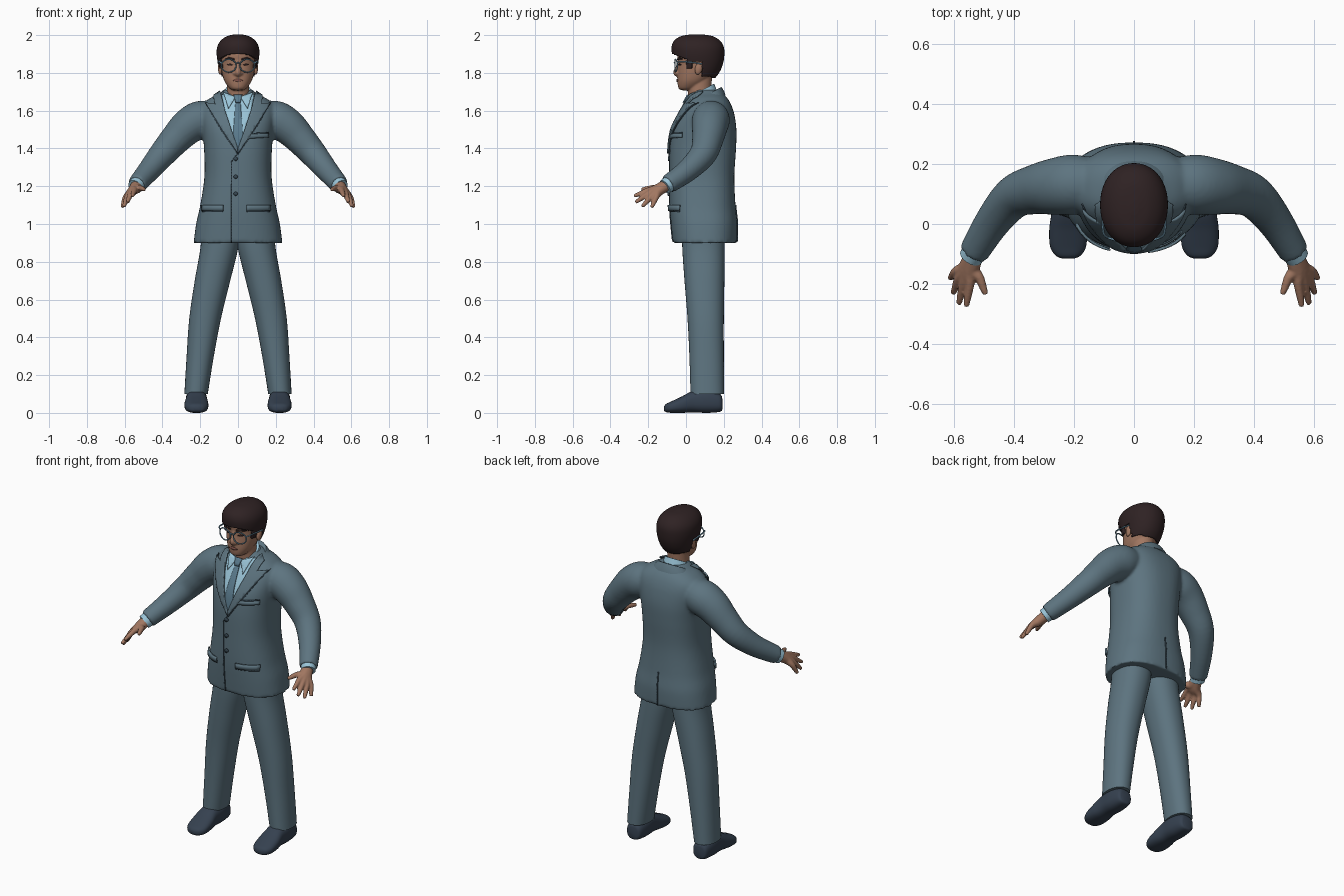
import bpy, bmesh, math
from mathutils import Vector
from mathutils.bvhtree import BVHTree

old = bpy.data.objects.get("Cube")
if old:
    bpy.data.objects.remove(old)


def material(name, r, g, b):
    m = bpy.data.materials.new(name)
    m.use_nodes = True
    m.diffuse_color = (r, g, b, 1)
    m.node_tree.nodes["Principled BSDF"].inputs["Base Color"].default_value = (r, g, b, 1)
    return m


SUIT = material("suit grey blue", .11, .175, .215)
TRIM = material("dark suit trim", .045, .075, .1)
SHIRT = material("pale blue shirt", .32, .55, .68)
TIE = material("blue tie", .105, .2, .27)
SKIN = material("skin", .36, .185, .12)
LIPS = material("lips", .25, .1, .08)
HAIR = material("dark brown hair", .028, .016, .017)
SHOE = material("navy shoe", .036, .053, .08)
FRAME = material("glasses blue", .16, .3, .4)


def smooth(rows, n=6):
    """Catmull-Rom interpolation of tuples."""
    out = []
    for i in range(len(rows) - 1):
        a, b, c, d = rows[max(i - 1, 0)], rows[i], rows[i + 1], rows[min(i + 2, len(rows) - 1)]
        for k in range(n):
            t = k / n
            out.append([q + .5 * t * (r - p + t * (2 * p - 5 * q + 4 * r - s + t * (3 * (q - r) + s - p)))
                        for p, q, r, s in zip(a, b, c, d)])
    return out + [list(rows[-1])]


def loft(bm, rings, seg=32, p=2.0, cap=True):
    """Skin superellipse rings given as centre and two half axes."""
    loops = []
    for c, u, v in rings:
        loop = []
        for k in range(seg):
            a = 2 * math.pi * k / seg
            x, y = math.cos(a), math.sin(a)
            x = math.copysign(abs(x) ** (2 / p), x)
            y = math.copysign(abs(y) ** (2 / p), y)
            loop.append(bm.verts.new(Vector(c) + Vector(u) * x + Vector(v) * y))
        loops.append(loop)
    for a, b in zip(loops, loops[1:]):
        for k in range(seg):
            j = (k + 1) % seg
            bm.faces.new((a[k], a[j], b[j], b[k]))
    if cap:
        bm.faces.new(loops[0])
        bm.faces.new(loops[-1])


def stack(bm, rows, seg=48, p=2.0, x=0, n=6):
    """Level rings from rows of height, half width, front y, back y, side shift."""
    rings = []
    for z, w, f, b, *s in smooth(rows, n):
        rings.append(((x + (s[0] if s else 0), (f + b) / 2, z), (w, 0, 0), (0, (b - f) / 2, 0)))
    loft(bm, rings, seg, p)


def tube(bm, rows, seg=16, n=5, ref=(0, 0, 1)):
    """Round tube along rows of x, y, z, radius."""
    pts = smooth(rows, n)
    rings = []
    for i, r in enumerate(pts):
        t = Vector(pts[min(i + 1, len(pts) - 1)][:3]) - Vector(pts[max(i - 1, 0)][:3])
        u = t.cross(Vector(ref)).normalized()
        rings.append((r[:3], u * r[3], u.cross(t).normalized() * r[3]))
    loft(bm, rings, seg)


def flip(rows, s):
    return [(r[0] * s, *r[1:]) for r in rows]


def finish(name, bm, mat, remesh=0, passes=4, thick=0, angle=45):
    bmesh.ops.recalc_face_normals(bm, faces=bm.faces)
    me = bpy.data.meshes.new(name)
    bm.to_mesh(me)
    bm.free()
    ob = bpy.data.objects.new(name, me)
    bpy.context.collection.objects.link(ob)
    me.materials.append(mat)
    bpy.ops.object.select_all(action='DESELECT')
    ob.select_set(True)
    bpy.context.view_layer.objects.active = ob
    bpy.ops.object.shade_smooth_by_angle(angle=math.radians(angle))
    if remesh:
        m = ob.modifiers.new("blend", 'REMESH')
        m.mode, m.voxel_size, m.use_smooth_shade = 'VOXEL', remesh, True
        m = ob.modifiers.new("soften", 'SMOOTH')
        m.factor, m.iterations = .5, passes
    if thick:
        m = ob.modifiers.new("thickness", 'SOLIDIFY')
        m.thickness, m.offset = thick, 0
    return ob


def surface(ob):
    return BVHTree.FromObject(ob, bpy.context.evaluated_depsgraph_get())


def plate(name, pts, mat, tree, off=.004, side=-1, thick=.005, step=.015):
    """Thin panel with an x, z outline laid on a surface."""
    bm = bmesh.new()
    bm.faces.new([bm.verts.new((x, 0, z)) for x, z in pts])
    for axis in (0, 2):
        lo, hi = min(v.co[axis] for v in bm.verts), max(v.co[axis] for v in bm.verts)
        no = Vector((axis == 0, 0, axis == 2))
        for k in range(1, int((hi - lo) / step) + 1):
            bmesh.ops.bisect_plane(bm, geom=bm.verts[:] + bm.edges[:] + bm.faces[:],
                                   plane_co=no * (lo + k * step), plane_no=no)
    for v in bm.verts:
        hit, n, *_ = tree.ray_cast(Vector((v.co.x, side, v.co.z)), Vector((0, -side, 0)))
        if hit is None:
            hit, n, *_ = tree.find_nearest(v.co)
        v.co = hit + n * off
    finish(name, bm, mat, thick=thick)


def box(x0, x1, z0, z1, skew=0):
    return [(x0, z0), (x1, z0 + skew), (x1, z1 + skew), (x0, z1)]


# Jacket body and sleeves, blended together
bm = bmesh.new()
stack(bm, [(.9, .235, -.07, .27), (1, .222, -.08, .272), (1.1, .2, -.087, .262), (1.25, .178, -.088, .256),
           (1.4, .18, -.086, .265), (1.5, .19, -.072, .267), (1.58, .2, -.035, .256), (1.63, .19, -.005, .24),
           (1.665, .15, .015, .22), (1.69, .1, .03, .195), (1.71, .07, .04, .17)], p=2.4)
for s in (1, -1):
    tube(bm, flip([(.13, .135, 1.565, .085), (.2, .132, 1.552, .1), (.265, .125, 1.515, .095), (.33, .115, 1.45, .083),
                   (.4, .09, 1.37, .072), (.47, .01, 1.285, .06), (.535, -.095, 1.21, .05)], s), 32)
jacket = finish("jacket", bm, SUIT, remesh=.009, passes=5)
chest = surface(jacket)

# Shirt front, tie, lapels
plate("shirt_front", [(-.085, 1.685), (-.07, 1.6), (-.035, 1.49), (0, 1.4), (.035, 1.49), (.07, 1.6), (.085, 1.685)],
      SHIRT, chest, .002)
plate("tie_blade", [(-.013, 1.645), (-.026, 1.47), (-.006, 1.4), (.006, 1.4), (.026, 1.47), (.013, 1.645)],
      TIE, chest, .008)
plate("tie_knot", [(-.022, 1.675), (-.012, 1.635), (.012, 1.635), (.022, 1.675)], TIE, chest, .014, thick=.009)
for s, side in ((1, "left"), (-1, "right")):
    plate(side + "_shirt_collar_point", flip([(.012, 1.668), (.075, 1.69), (.05, 1.605)], s), SHIRT, chest, .01)
    plate(side + "_lapel", flip([(.09, 1.695), (.068, 1.6), (.032, 1.49), (0, 1.4), (0, 1.372), (.085, 1.5),
                                 (.165, 1.635), (.12, 1.632), (.125, 1.672)], s), SUIT, chest, .009, thick=.009)
    plate(side + "_lapel_edge", flip([(0, 1.376), (0, 1.366), (.09, 1.498), (.172, 1.64), (.163, 1.636),
                                      (.083, 1.502)], s), TRIM, chest, .003)
    a, b = (.045, .165) if s > 0 else (-.185, -.08)
    plate(side + "_pocket_flap", box(a, b, 1.07, 1.1), SUIT, chest, .008, thick=.009)
    plate(side + "_pocket_shadow", box(a, b, 1.063, 1.072), TRIM, chest, .003)
plate("breast_pocket", box(.04, .155, 1.45, 1.472, .008), SUIT, chest, .007, thick=.009)
plate("breast_pocket_edge", box(.04, .155, 1.47, 1.478, .008), TRIM, chest, .005)
plate("front_opening", box(-.036, -.031, .905, 1.33), TRIM, chest, .002)
plate("front_opening_top", [(-.036, 1.33), (-.031, 1.33), (.002, 1.375), (-.003, 1.378)], TRIM, chest, .002)
plate("back_vent", box(-.003, .003, .905, 1.1), TRIM, chest, .002, side=1)
for i, z in enumerate((1.345, 1.25, 1.16)):
    ring = [(-.012 + .011 * math.cos(k * math.pi / 6), z + .011 * math.sin(k * math.pi / 6)) for k in range(12)]
    plate(f"button_{i + 1}", ring, TRIM, chest, .005, thick=.008)

# Collars around the neck, rising to the back
for name, mat, rows in (
        ("shirt_collar", SHIRT, [(.088, 1.665, .082, .078), (.083, 1.708, .068, .066)]),
        ("jacket_collar", SUIT, [(.12, 1.645, .13, .09), (.122, 1.668, .112, .08), (.12, 1.69, .092, .068)])):
    bm = bmesh.new()
    loft(bm, [((0, y, z), (w, 0, 0), (0, d, .035)) for y, z, w, d in rows], 40)
    finish(name, bm, mat)

# Trousers and shoes
for s, side in ((1, "left"), (-1, "right")):
    bm = bmesh.new()
    stack(bm, [(1, .1, -.02, .2, .095 * s), (.88, .1, -.02, .205, .098 * s), (.7, .094, -.008, .203, .135 * s),
               (.5, .084, .008, .2, .174 * s), (.3, .072, .018, .2, .2 * s), (.1, .062, .024, .2, .222 * s)], 40, 2.2)
    finish(side + "_trouser_leg", bm, SUIT)
    bm = bmesh.new()
    rows = [(.193, .022, .02, .07), (.18, .045, .006, .1), (.11, .056, 0, .125), (.04, .056, .003, .118),
            (-.02, .063, 0, .088), (-.075, .06, 0, .062), (-.105, .042, .004, .048), (-.116, .018, .012, .035)]
    loft(bm, [((.22 * s, y, (a + b) / 2), (w, 0, 0), (0, 0, (b - a) / 2)) for y, w, a, b in smooth(rows)], 32, 2.5)
    finish(side + "_shoe", bm, SHOE)

# Shirt cuffs, hands, sleeve buttons
sleeve_x, sleeve_y = .5, -.04
for s, side in ((1, "left"), (-1, "right")):
    bm = bmesh.new()
    tube(bm, flip([(.525, -.08, 1.22, .043), (.545, -.112, 1.197, .04)], s), 24)
    finish(side + "_shirt_cuff", bm, SHIRT)
    bm = bmesh.new()
    for knuckle, tip in (((.548, -.198, 1.178), (.56, -.275, 1.148)), ((.568, -.195, 1.163), (.585, -.267, 1.115)),
                         ((.584, -.18, 1.15), (.604, -.232, 1.092)), ((.594, -.158, 1.142), (.614, -.182, 1.088)),
                         ((.516, -.18, 1.19), (.495, -.235, 1.183))):
        k, t = Vector(knuckle), Vector(tip)
        tube(bm, flip([(.535, -.1, 1.207, .031), (*Vector((.548, -.14, 1.185)).lerp(k, .3), .026), (*k, .016),
                       (*k.lerp(t, .55), .013), (*t, .009)], s))
    finish(side + "_hand", bm, SKIN, remesh=.005, passes=2)
    bm = bmesh.new()
    for k in range(3):
        at = Vector(((sleeve_x + .05 + k * -.014) * s, sleeve_y - .02 + k * .02, 1.205 + k * .016))
        ball = bmesh.ops.create_uvsphere(bm, u_segments=10, v_segments=6, radius=.008)
        bmesh.ops.translate(bm, verts=ball["verts"], vec=at)
    finish(side + "_sleeve_buttons", bm, TRIM)

# Head with neck and nose
bm = bmesh.new()
stack(bm, [(1.62, .068, .02, .15), (1.7, .06, .01, .135), (1.8, .06, .01, .14)], 32)
stack(bm, [(1.708, .025, -.025, .02), (1.72, .046, -.04, .06), (1.755, .071, -.045, .11), (1.8, .085, -.044, .145),
           (1.85, .092, -.042, .17), (1.9, .093, -.046, .175), (1.95, .075, -.03, .16), (1.985, .03, .02, .1)], p=2.2)
tube(bm, [(0, -.036, 1.862, .01), (0, -.043, 1.83, .012), (0, -.052, 1.802, .016), (0, -.04, 1.788, .013)],
     ref=(0, 1, 0))
for s in (1, -1):
    tube(bm, flip([(.012, -.04, 1.8, .008), (.017, -.044, 1.797, .01), (.02, -.036, 1.797, .006)], s), ref=(0, 0, 1))
head = finish("head", bm, SKIN, remesh=.005, passes=3)
face = surface(head)
plate("mouth", [(-.028, 1.759), (0, 1.753), (.028, 1.759), (.008, 1.768), (-.008, 1.768)], LIPS, face, .002)
for s, side in ((1, "left"), (-1, "right")):
    plate(side + "_eyebrow", flip([(.018, 1.868), (.07, 1.873), (.05, 1.884), (.018, 1.876)], s), HAIR, face, .002)
    plate(side + "_eye", flip([(.024, 1.842), (.042, 1.838), (.06, 1.844), (.042, 1.849)], s), HAIR, face, .001)
    bm = bmesh.new()
    ball = bmesh.ops.create_uvsphere(bm, u_segments=20, v_segments=12, radius=1)
    for v in ball["verts"]:
        v.co = Vector((v.co.x * .012 + .094 * s, v.co.y * .02 + .068 + v.co.z * .006, v.co.z * .034 + 1.825))
    finish(side + "_ear", bm, SKIN)


# Hair shell trimmed along the fringe, sideburns, ears and nape
def hairline(x, y):
    if y < .005:
        return 1.9 - .025 * min(1, abs(x) / .09) ** 3
    if y < .035:
        return 1.825
    if y < .085:
        return 1.86
    return 1.785 - .2 * max(0, y - .11)


bm = bmesh.new()
stack(bm, [(1.75, .07, -.045, .125), (1.8, .089, -.05, .168), (1.85, .1, -.056, .19), (1.9, .107, -.068, .197),
           (1.94, .103, -.07, .193), (1.97, .084, -.055, .172), (1.99, .052, -.02, .135), (1.998, .015, .03, .08)],
      96, 2.1, n=10)
gone = [f for f in bm.faces if f.calc_center_median().z < hairline(*f.calc_center_median().xy)]
bmesh.ops.delete(bm, geom=gone, context='FACES')
finish("hair", bm, HAIR, thick=.012, angle=60)

# Glasses
bm = bmesh.new()
for s in (1, -1):
    rim = [(s * .049 + .039 * math.cos(k * math.pi / 8), -.058 + .012 * abs(math.cos(k * math.pi / 8)) * (k % 16 < 4 or k % 16 > 12 if s > 0 else 4 < k % 16 < 12),
            1.838 + .034 * math.sin(k * math.pi / 8), .0035) for k in range(17)]
    tube(bm, rim, 8, 2, (0, 1, 0))
    tube(bm, flip([(.086, -.046, 1.852, .004), (.102, -.03, 1.86, .004), (.105, .03, 1.855, .004),
                   (.103, .085, 1.848, .004)], s), 8, 3)
tube(bm, [(-.012, -.059, 1.85, .0035), (0, -.062, 1.854, .0035), (.012, -.059, 1.85, .0035)], 8, 3)
finish("glasses", bm, FRAME)
